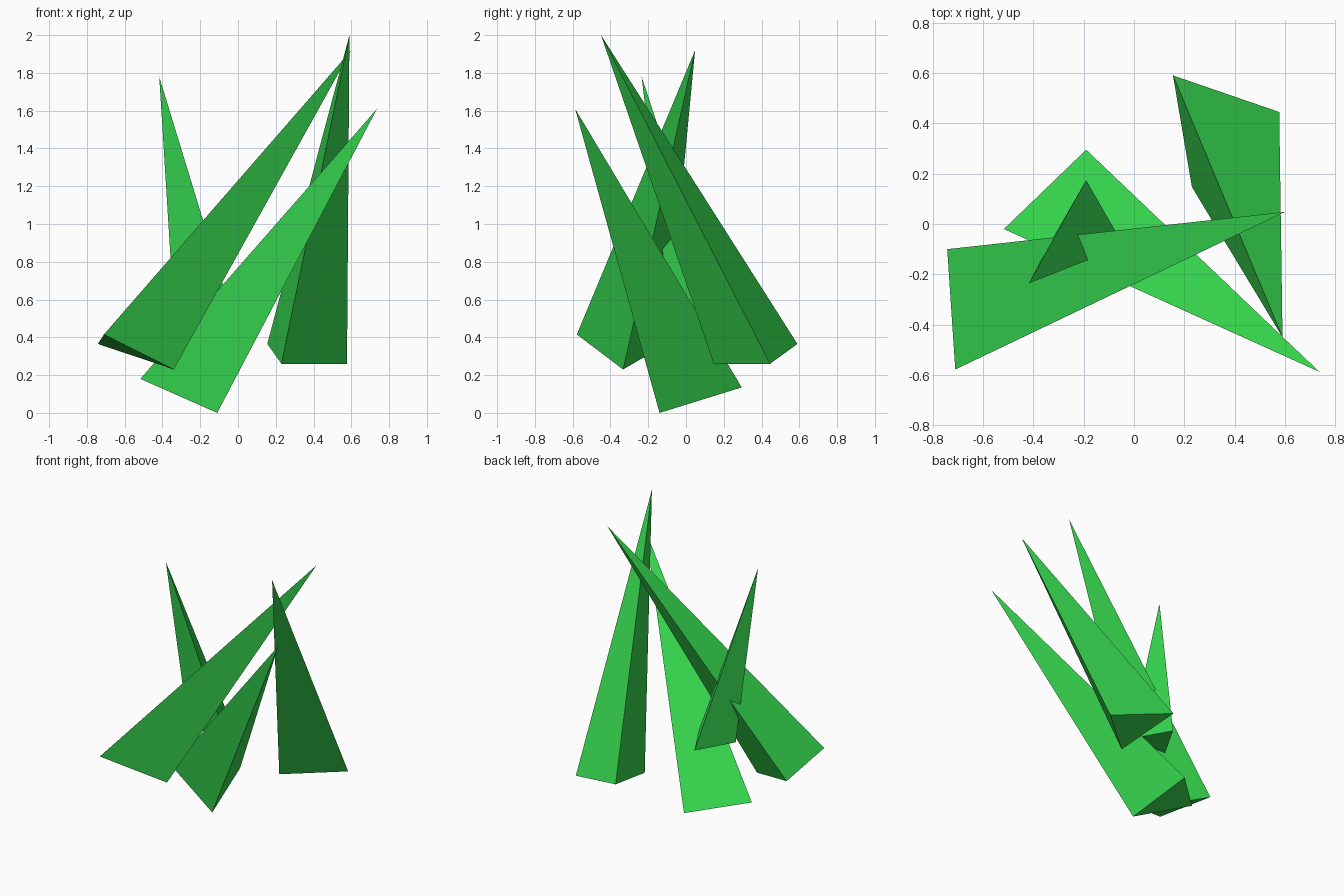
import bpy, bmesh
from mathutils import Vector

if "Cube" in bpy.data.objects:
    bpy.data.objects.remove(bpy.data.objects["Cube"])

green = bpy.data.materials.new("leaf_green")
green.diffuse_color = (0.037, 0.68, 0.078, 1)
green.use_nodes = True
green.node_tree.nodes["Principled BSDF"].inputs["Base Color"].default_value = green.diffuse_color


def blade(name, tip, base):
    """Three-sided leaning spike with a closed triangular base."""
    bm = bmesh.new()
    foot = [bm.verts.new(Vector(p)) for p in base]
    top = bm.verts.new(Vector(tip))
    bm.faces.new(foot)
    for i in range(3):
        bm.faces.new((foot[i], foot[(i + 1) % 3], top))
    bmesh.ops.recalc_face_normals(bm, faces=bm.faces)
    mesh = bpy.data.meshes.new(name)
    bm.to_mesh(mesh)
    bm.free()
    mesh.materials.append(green)
    obj = bpy.data.objects.new(name, mesh)
    bpy.context.collection.objects.link(obj)
    return obj


# Tall blade on the right, leaning forward
blade("right_grass_blade", (0.59, -0.45, 2.0),
      [(0.155, 0.59, 0.365), (0.577, 0.445, 0.26), (0.23, 0.147, 0.26)])

# Long blade leaning from left to right
blade("left_grass_blade", (0.6, 0.048, 1.92),
      [(-0.742, -0.1, 0.365), (-0.71, -0.578, 0.415), (-0.34, -0.333, 0.23)])

# Lowest blade, leaning to the front right
blade("front_grass_blade", (0.736, -0.587, 1.61),
      [(-0.517, -0.02, 0.18), (-0.11, -0.14, 0.0), (-0.19, 0.295, 0.135)])

# Small blade with a level base, crossing the left one
blade("small_grass_blade", (-0.417, -0.235, 1.78),
      [(-0.19, 0.174, 0.545), (-0.04, -0.087, 0.545), (-0.34, -0.087, 0.545)])
